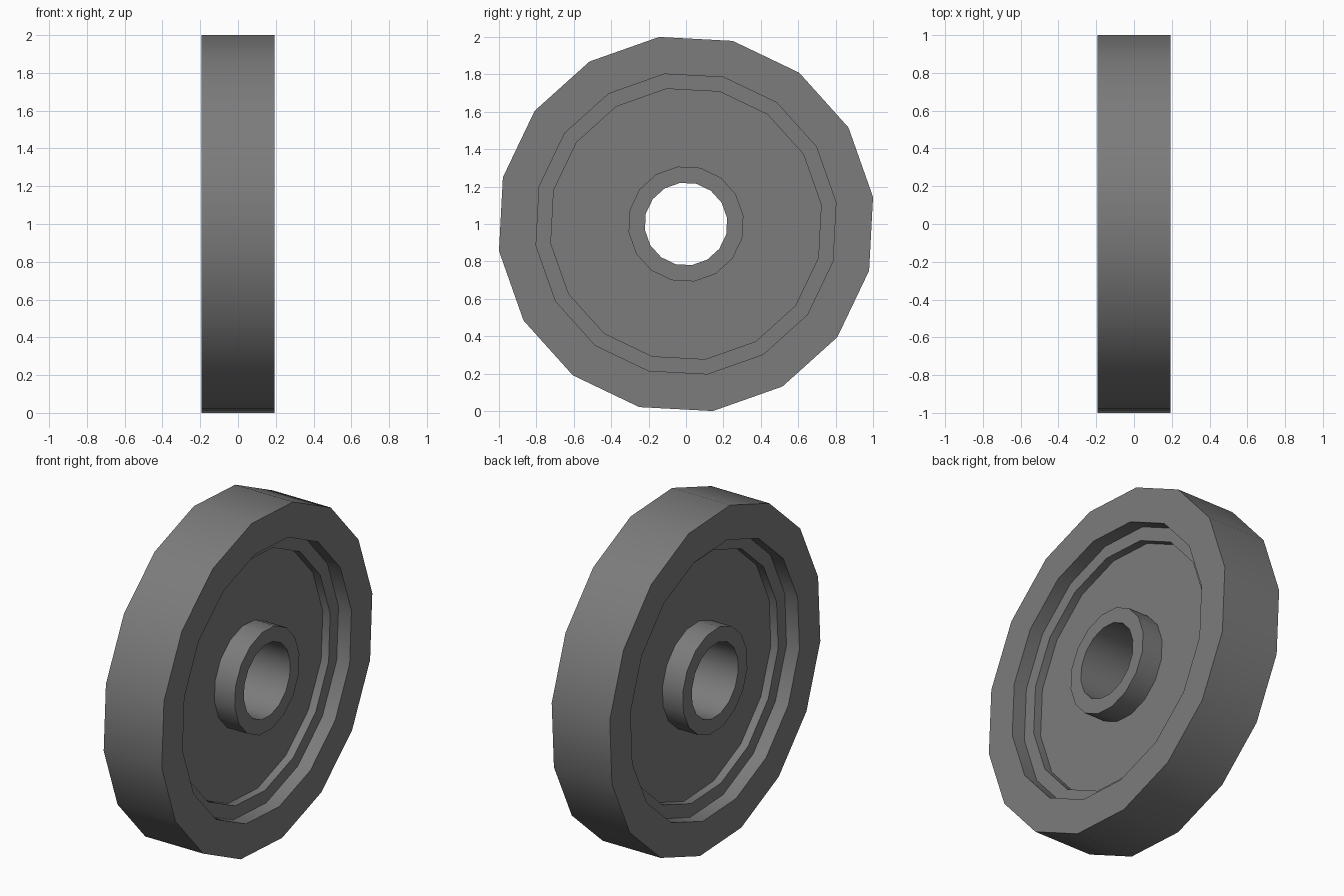
import bpy, bmesh, math

if "Cube" in bpy.data.objects:
    bpy.data.objects.remove(bpy.data.objects["Cube"])

SIDES = 16
START = math.radians(8.2)

grey = bpy.data.materials.new("mid grey")
grey.diffuse_color = (0.2, 0.2, 0.2, 1.0)
grey.use_nodes = True
grey.node_tree.nodes["Principled BSDF"].inputs["Base Color"].default_value = grey.diffuse_color

# Half profile (x, radius) from the rim inward to the bore, mirrored across x = 0
half = [(0.193, 1.0103), (0.193, 0.81), (0.107, 0.81), (0.107, 0.73),
        (0.058, 0.73), (0.058, 0.31), (0.193, 0.31), (0.193, 0.222)]
profile = half + [(-x, r) for x, r in reversed(half)]

# Wheel: closed profile revolved around the x axis
bm = bmesh.new()
rings = []
for x, r in profile:
    angles = [START + math.tau * i / SIDES for i in range(SIDES)]
    rings.append([bm.verts.new((x, r * math.cos(a), 1 + r * math.sin(a))) for a in angles])
for k, ring in enumerate(rings):
    nxt = rings[(k + 1) % len(rings)]
    for i in range(SIDES):
        j = (i + 1) % SIDES
        bm.faces.new((ring[i], ring[j], nxt[j], nxt[i]))
bmesh.ops.recalc_face_normals(bm, faces=bm.faces)

mesh = bpy.data.meshes.new("wheel")
bm.to_mesh(mesh)
bm.free()
mesh.materials.append(grey)
wheel = bpy.data.objects.new("wheel", mesh)
bpy.context.collection.objects.link(wheel)

# Smooth around the rim, sharp at the steps
bpy.context.view_layer.objects.active = wheel
wheel.select_set(True)
bpy.ops.object.shade_smooth_by_angle(angle=math.radians(30))
